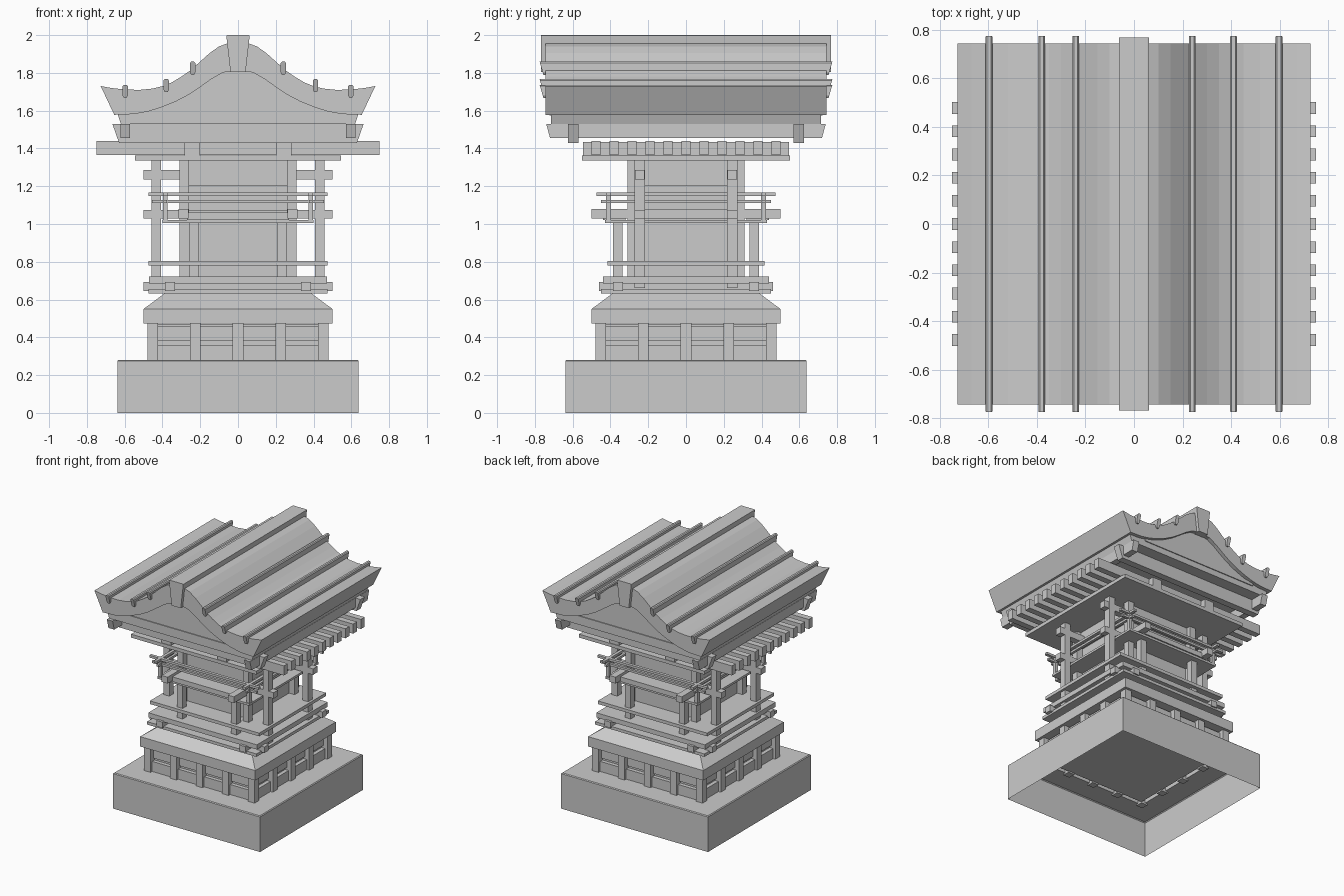
import bpy, bmesh

cube = bpy.data.objects.get("Cube")
if cube:
    bpy.data.objects.remove(cube, do_unlink=True)

stone = bpy.data.materials.new("grey_stone")
stone.use_nodes = True
GREY = (0.6, 0.6, 0.6, 1)
stone.diffuse_color = GREY
stone.node_tree.nodes["Principled BSDF"].inputs["Base Color"].default_value = GREY
SIDES = (-1, 1)


def finish(name, bm):
    mesh = bpy.data.meshes.new(name)
    bm.to_mesh(mesh)
    bm.free()
    mesh.materials.append(stone)
    obj = bpy.data.objects.new(name, mesh)
    bpy.context.scene.collection.objects.link(obj)
    return obj


def boxes(name, items):
    """Boxes given as (centre x, centre y, half x, half y, bottom, top)."""
    bm = bmesh.new()
    for x, y, hx, hy, z0, z1 in items:
        made = bmesh.ops.create_cube(bm, size=2)["verts"]
        bmesh.ops.scale(bm, verts=made, vec=(hx, hy, (z1 - z0) / 2))
        bmesh.ops.translate(bm, verts=made, vec=(x, y, (z0 + z1) / 2))
    return finish(name, bm)


def slab(name, hx, hy, z0, z1):
    return boxes(name, [(0, 0, hx, hy, z0, z1)])


def square_loft(name, rings, closed=True):
    """Square outlines (half width, height) joined in order; the last is capped."""
    bm = bmesh.new()
    loops = [[bm.verts.new((h * a, h * b, z)) for a, b in
              ((-1, -1), (1, -1), (1, 1), (-1, 1))] for h, z in rings]
    for low, high in zip(loops, loops[1:]):
        for i in range(4):
            j = (i + 1) % 4
            bm.faces.new((low[i], low[j], high[j], high[i]))
    bm.faces.new(loops[-1])
    if closed:
        bm.faces.new(loops[0][::-1])
    return finish(name, bm)


def prisms(name, profiles, half, taper=0.0, axis="y"):
    """Extrude outlines both ways; taper lengthens the ends towards the top."""
    bm = bmesh.new()
    for prof in profiles:
        low = min(z for _, z in prof)
        high = max(z for _, z in prof)
        ends = []
        for s in SIDES:
            ring = []
            for u, z in prof:
                d = s * (half + taper * (z - low) / (high - low))
                ring.append(bm.verts.new((u, d, z) if axis == "y" else (d, u, z)))
            ends.append(ring)
        n = len(prof)
        for i in range(n):
            j = (i + 1) % n
            bm.faces.new((ends[0][i], ends[0][j], ends[1][j], ends[1][i]))
        bm.faces.new(ends[0][::-1])
        bm.faces.new(ends[1])
    bmesh.ops.recalc_face_normals(bm, faces=bm.faces)
    return finish(name, bm)


def rect(u, half, z0, z1):
    return [(u - half, z0), (u + half, z0), (u + half, z1), (u - half, z1)]


def four(x, y, hx, hy, z0, z1):
    return [(sx * x, sy * y, hx, hy, z0, z1) for sx in SIDES for sy in SIDES]


def pair_x(y, hx, hy, z0, z1):
    return [(0, s * y, hx, hy, z0, z1) for s in SIDES]


def pair_y(x, hx, hy, z0, z1):
    return [(s * x, 0, hx, hy, z0, z1) for s in SIDES]


# Hollow plinth and panelled pedestal
square_loft("plinth", [(.638, 0), (.638, .275), (.632, .281), (.46, .281), (.46, .36)], False)
square_loft("pedestal_panel", [(.43, .281), (.43, .47)])
square_loft("pedestal_rail", [(.445, .38), (.445, .46)])
steps = (-.452, -.226, 0, .226, .452)
boxes("pedestal_posts", [(x, y, .028, .028, .27, .475) for x in steps for y in steps
                         if max(abs(x), abs(y)) > .4])
square_loft("pedestal_cap", [(.5, .472), (.5, .55), (.39, .632)])

# Stacked floor frame
slab("floor_sill", .475, .45, .632, .655)
boxes("floor_joists", pair_x(.36, .5, .027, .645, .692) + pair_y(.36, .027, .46, .645, .692))
slab("floor_deck", .472, .44, .685, .722)
slab("lower_ledge", .475, .415, .78, .805)

# Core and pillars
slab("core_wall", .262, .262, .72, 1.34)
boxes("core_corner_posts", four(.285, .285, .025, .025, .72, 1.34))
boxes("core_lintels", pair_x(.265, .262, .01, 1.205, 1.34) + pair_y(.265, .01, .262, 1.205, 1.34))
boxes("side_pillars", four(.432, .245, .025, .027, .66, 1.34))
boxes("front_back_pillars", four(.235, .362, .025, .025, .66, 1.04))

# Cross beams and shelf
boxes("upper_cross_beams", [(sx * .38, sy * .245, .12, .025, 1.235, 1.287)
                            for sx in SIDES for sy in SIDES])
boxes("middle_cross_beams", pair_x(.245, .5, .027, 1.028, 1.075)
      + pair_y(.288, .026, .5, 1.03, 1.08))
slab("shelf", .4, .43, 1.005, 1.022)
boxes("shelf_boards", pair_x(.38, .27, .06, 1.022, 1.06))

# Balcony railing
boxes("railing_top", pair_x(.41, .475, .012, 1.148, 1.166) + pair_y(.385, .012, .475, 1.148, 1.166))
boxes("railing_lower", pair_x(.41, .455, .01, 1.11, 1.127) + pair_y(.385, .01, .45, 1.11, 1.127))
boxes("railing_posts", four(.385, .41, .013, .013, 1.02, 1.15))

# Ceiling, beams and rafters
slab("ceiling_plate", .545, .55, 1.335, 1.362)
boxes("ceiling_beams", pair_y(.242, .04, .545, 1.362, 1.435))
boxes("rafters", [(0, i * .0955, .75, .024, 1.365, 1.44) for i in range(-5, 6)])

# Flared beams under the roof
prisms("eave_cross_beams", [rect(s * .597, .027, 1.43, 1.53) for s in SIDES], .63, .035, "x")
prisms("eave_long_beams", [rect(s * .597, .025, 1.455, 1.53) for s in SIDES], .72, .02)

# Curved roof shell over a gable block
upper = [(.06, 1.955), (.1, 1.94), (.15, 1.905), (.2, 1.86), (.25, 1.815), (.3, 1.78),
         (.35, 1.75), (.4, 1.73), (.45, 1.717), (.52, 1.71), (.6, 1.712), (.67, 1.72), (.727, 1.73)]
lower = [(.655, 1.578), (.55, 1.582), (.47, 1.597), (.4, 1.62), (.33, 1.648), (.26, 1.685),
         (.2, 1.725), (.14, 1.768), (.08, 1.802), (.03, 1.81)]


def mirrored(points):
    return [(-x, z) for x, z in reversed(points)]


prisms("roof_shell", [mirrored(upper) + upper + lower + mirrored(lower)], .744)
gable = [(.62, 1.53), (.637, 1.58)] + lower[1:]
prisms("gable_block", [gable + mirrored(gable)], .715)
prisms("gable_tie", [rect(0, .5, 1.575, 1.602)], .722)
prisms("ridge", [[(-.04, 1.805), (.04, 1.805), (.062, 1.998), (.056, 2), (-.056, 2), (-.062, 1.998)]], .768)

# Roof battens with narrowed undersides
battens = [(s * x, z) for s in SIDES for x, z in ((.24, 1.79), (.395 + s * .015, 1.698), (.597, 1.668))]
prisms("roof_battens", [[(x - .007, z), (x + .007, z), (x + .014, z + .012), (x + .014, z + .062),
                         (x + .008, z + .069), (x - .008, z + .069), (x - .014, z + .062),
                         (x - .014, z + .012)] for x, z in battens], .755, .02)
